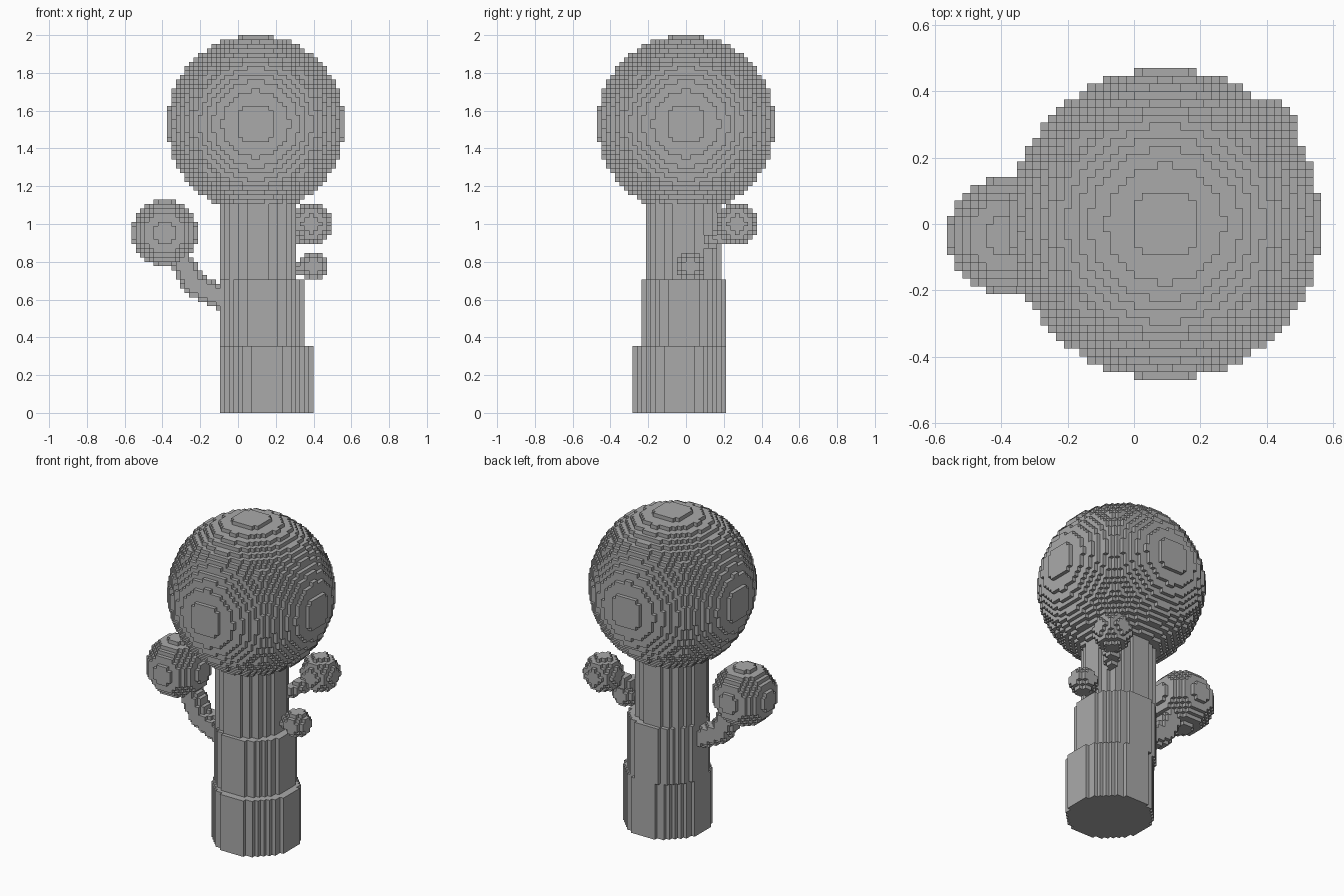
import bpy
import bmesh
import math
from mathutils import Vector

V = 2 / 85  # edge of one block

if "Cube" in bpy.data.objects:
    bpy.data.objects.remove(bpy.data.objects["Cube"], do_unlink=True)

grey = bpy.data.materials.new("plain grey")
grey.use_nodes = True
grey.diffuse_color = (0.4, 0.4, 0.4, 1)
grey.node_tree.nodes["Principled BSDF"].inputs["Base Color"].default_value = grey.diffuse_color


def ball(center, r):
    """Block cells whose centres lie inside a ball."""
    c = Vector(center)
    spans = [range(math.floor(a - r), math.ceil(a + r)) for a in c]
    return {(i, j, k) for i in spans[0] for j in spans[1] for k in spans[2]
            if (Vector((i + 0.5, j + 0.5, k + 0.5)) - c).length <= r}


def limb(points, r, steps=8):
    """Block cells along a bent path."""
    cells = set()
    for a, b in zip(points, points[1:]):
        for s in range(steps + 1):
            cells |= ball(Vector(a).lerp(Vector(b), s / steps), r)
    return cells


def disc(cx, cy, r):
    """One layer of block cells forming a round section."""
    n = math.ceil(r) + 1
    return {(i, j, 0)
            for i in range(math.floor(cx) - n, math.floor(cx) + n)
            for j in range(math.floor(cy) - n, math.floor(cy) + n)
            if math.hypot(i + 0.5 - cx, j + 0.5 - cy) <= r}


def build(name, cells, base=0, height=1):
    """Mesh the outer faces of a set of block cells."""
    bm = bmesh.new()
    verts = {}

    def vert(p):
        if p not in verts:
            verts[p] = bm.verts.new((p[0] * V, p[1] * V, (base + p[2] * height) * V))
        return verts[p]

    for cell in cells:
        for axis in range(3):
            u, w = (axis + 1) % 3, (axis + 2) % 3
            for side in (0, 1):
                near = list(cell)
                near[axis] += 2 * side - 1
                if tuple(near) in cells:
                    continue
                corners = []
                for du, dw in ((0, 0), (1, 0), (1, 1), (0, 1)):
                    p = list(cell)
                    p[axis] += side
                    p[u] += du
                    p[w] += dw
                    corners.append(vert(tuple(p)))
                bm.faces.new(corners if side else corners[::-1])
    mesh = bpy.data.meshes.new(name)
    bm.to_mesh(mesh)
    bm.free()
    mesh.materials.append(grey)
    bpy.context.collection.objects.link(bpy.data.objects.new(name, mesh))


# Stepped trunk
build("trunk_base", disc(6.5, -1.5, 10.5), 0, 15)
build("trunk_middle", disc(5.5, -0.5, 9.5), 15, 15)
build("trunk_top", disc(4.5, -0.5, 8.5), 30, 20)

# Round crowns
build("main_crown", ball((4, 0, 65), 20))
build("large_side_crown", ball((-16.5, -1.5, 40.5), 7.5))
build("medium_side_crown", ball((16.5, 11.5, 42.5), 4.5))
build("small_side_crown", ball((17, 1, 33), 3))

# Branches that carry the side crowns
build("large_branch", limb([(-3, -1.5, 25.8), (-7, -1.5, 27.3),
                            (-9.8, -1.5, 28.8), (-12, -1.5, 33)], 2.7))
build("medium_branch", limb([(11, 4.5, 38.5), (13, 7, 39), (15.5, 10.5, 41.5)], 1.6))
build("small_branch", limb([(11.5, 0.5, 32.5), (15.5, 0.5, 32.5)], 1.1))
